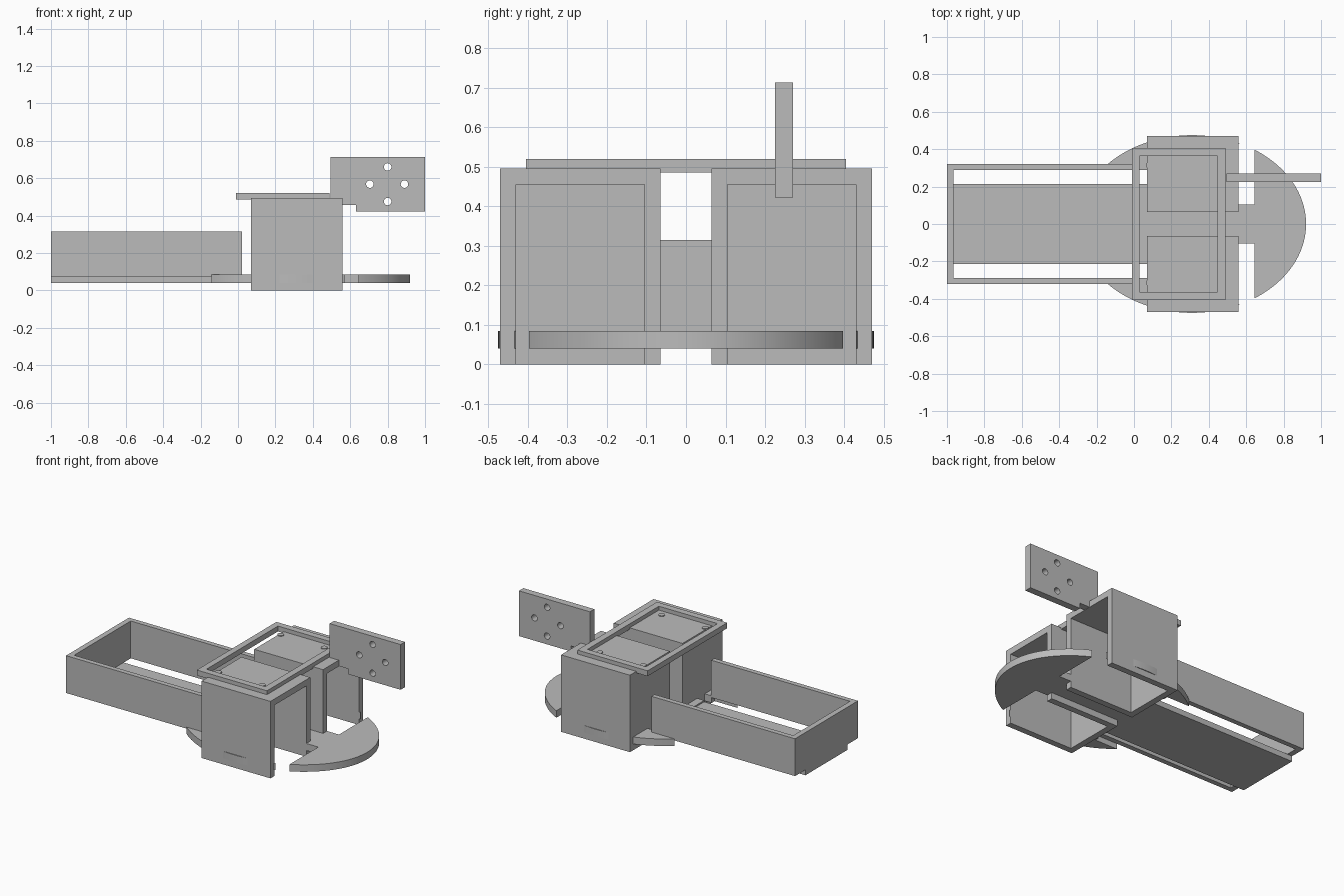
import bpy
import bmesh
import math
from mathutils import Matrix

if "Cube" in bpy.data.objects:
    bpy.data.objects.remove(bpy.data.objects["Cube"])

grey = bpy.data.materials.new("plain_grey")
grey.diffuse_color = (0.5, 0.5, 0.5, 1)
grey.use_nodes = True
grey.node_tree.nodes["Principled BSDF"].inputs["Base Color"].default_value = grey.diffuse_color


def finish(name, bm):
    bmesh.ops.recalc_face_normals(bm, faces=bm.faces)
    me = bpy.data.meshes.new(name)
    bm.to_mesh(me)
    bm.free()
    ob = bpy.data.objects.new(name, me)
    me.materials.append(grey)
    bpy.context.collection.objects.link(ob)
    return ob


def box(name, x, y, z):
    """Box given by its (min, max) range on each axis."""
    bm = bmesh.new()
    bmesh.ops.create_cube(bm, size=1)
    for v in bm.verts:
        for i, (a, b) in enumerate((x, y, z)):
            v.co[i] = a if v.co[i] < 0 else b
    return finish(name, bm)


def cylinder(name, centre, radius, depth, segments=24, along_y=False):
    bm = bmesh.new()
    m = Matrix.Translation(centre)
    if along_y:
        m = m @ Matrix.Rotation(math.pi / 2, 4, 'X')
    bmesh.ops.create_cone(bm, cap_ends=True, segments=segments, radius1=radius,
                          radius2=radius, depth=depth, matrix=m)
    return finish(name, bm)


def cut(ob, cutters):
    for c in cutters:
        mod = ob.modifiers.new("cut", 'BOOLEAN')
        mod.operation = 'DIFFERENCE'
        mod.solver = 'EXACT'
        mod.object = c
        c.hide_render = True
        c.hide_viewport = True


def smooth(ob):
    bpy.ops.object.select_all(action='DESELECT')
    ob.select_set(True)
    bpy.context.view_layer.objects.active = ob
    bpy.ops.object.shade_smooth_by_angle(angle=math.radians(30))


def span(s, a, b):
    """Range a..b mirrored to the side s."""
    return tuple(sorted((s * a, s * b)))


# Oval base plate with wheel slots and a cut-out for the tray
base = cylinder("base_plate", (0, 0, 0), 1, 1, 128)
for v in base.data.vertices:
    v.co = (0.31 + 0.61 * v.co.x, 0.475 * v.co.y, 0.0625 + 0.045 * v.co.z)
smooth(base)
cutters = [box("tray_cutter", (-0.5, 0.02), (-0.32, 0.32), (-0.1, 0.3))]
for s in (-1, 1):
    cutters.append(box("wheel_slot_cutter", (0.11, 0.645), span(s, 0.105, 0.43), (-0.1, 0.3)))
    cutters.append(box("side_slot_cutter", (0, 0.07), span(s, 0.215, 0.29), (-0.1, 0.3)))
cut(base, cutters)

# Rear tray: floor, end wall, two side walls
box("tray_floor", (-1, 0.02), (-0.215, 0.215), (0.04, 0.076))
box("tray_end_wall", (-1, -0.965), (-0.32, 0.32), (0.075, 0.315))
for s in (-1, 1):
    box("tray_side_wall", (-1, 0.022), span(s, 0.288, 0.32), (0.075, 0.315))

# Wheel housings, open at the front end and underneath
for s in (-1, 1):
    housing = box("wheel_housing", (0.07, 0.56), span(s, 0.065, 0.47), (0, 0.495))
    cut(housing, [box("housing_cutter", (0.11, 0.7), span(s, 0.105, 0.43), (-0.1, 0.455))])

# Rectangular frame on top, with four locating pegs
frame = box("top_frame", (-0.01, 0.49), (-0.405, 0.405), (0.485, 0.52))
cut(frame, [box("frame_cutter", (0.03, 0.447), (-0.363, 0.363), (0.4, 0.6))])
for s in (-1, 1):
    for x in (0.083, 0.393):
        smooth(cylinder("frame_peg", (x, s * 0.315, 0.4925), 0.019, 0.015))

# Upright bracket with four bolt holes and a stepped lower corner
bracket = box("sensor_bracket", (0.495, 1), (0.225, 0.27), (0.422, 0.713))
cutters = [box("step_cutter", (0.4, 0.63), (0.1, 0.4), (0.3, 0.457))]
for x, z in ((0.8, 0.66), (0.705, 0.568), (0.89, 0.568), (0.8, 0.475)):
    cutters.append(cylinder("bolt_hole_cutter", (x, 0.25, z), 0.02, 0.2, along_y=True))
cut(bracket, cutters)
